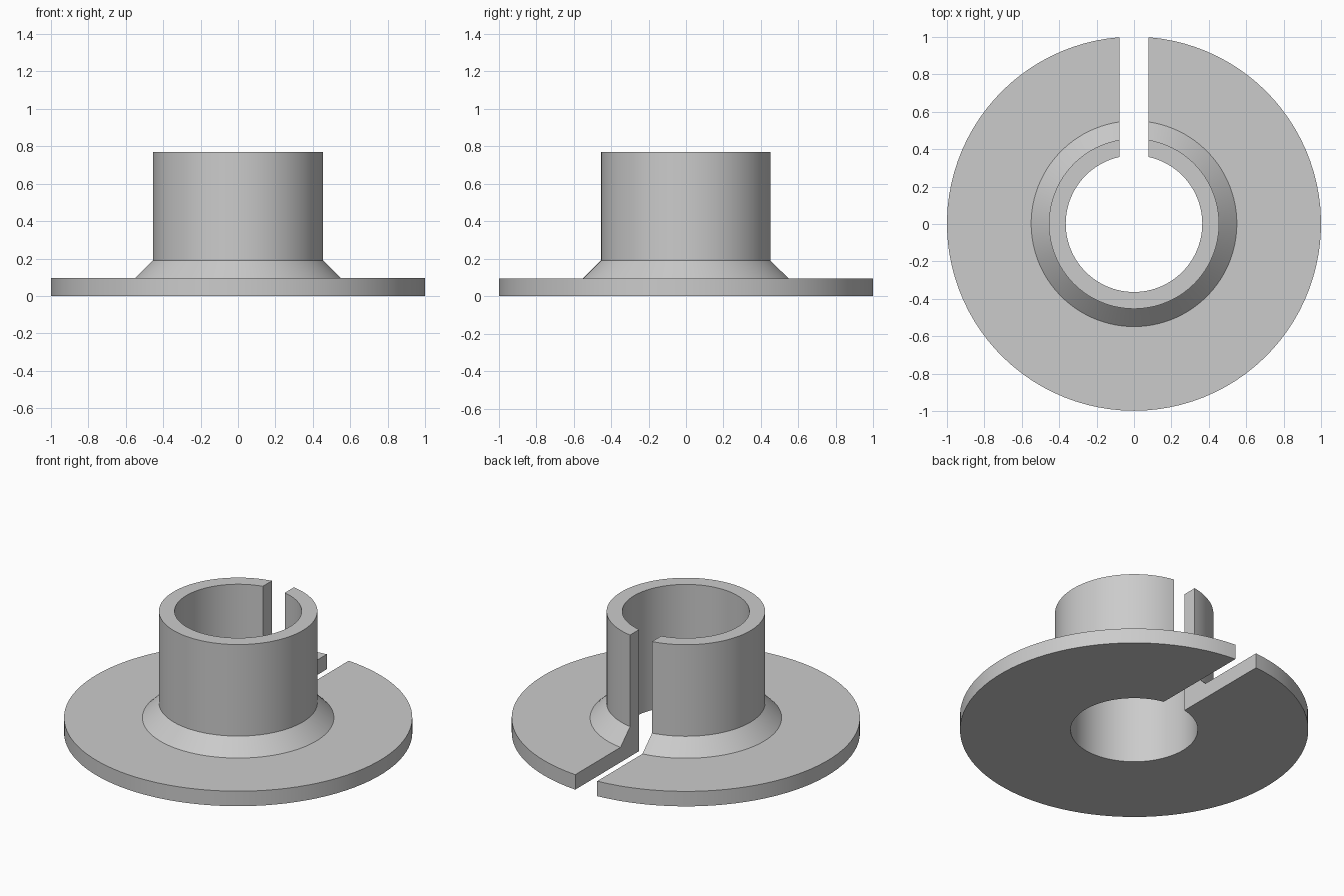
import bpy
import bmesh
import math

cube = bpy.data.objects.get("Cube")
if cube:
    bpy.data.objects.remove(cube, do_unlink=True)

SEGMENTS = 96
HALF_SLOT = 0.077
BORE, TUBE, FILLET, RIM = 0.365, 0.455, 0.55, 1.0
FLANGE_TOP, FILLET_TOP, HEIGHT = 0.095, 0.19, 0.77

# Cross-section as (radius, height)
profile = [(BORE, 0), (RIM, 0), (RIM, FLANGE_TOP), (FILLET, FLANGE_TOP),
           (TUBE, FILLET_TOP), (TUBE, HEIGHT), (BORE, HEIGHT)]

# Recentre in y, as the slot trims the back of the rim
y_shift = (RIM - math.sqrt(RIM ** 2 - HALF_SLOT ** 2)) / 2

# Sweep the section round from one slot wall to the other, keeping the walls parallel
bm = bmesh.new()
columns = []
for i in range(SEGMENTS + 1):
    column = []
    for radius, z in profile:
        start = math.asin(HALF_SLOT / radius)
        angle = start + (math.tau - 2 * start) * i / SEGMENTS
        column.append(bm.verts.new((radius * math.sin(angle),
                                    radius * math.cos(angle) + y_shift, z)))
    columns.append(column)

for a, b in zip(columns, columns[1:]):
    for j in range(len(profile)):
        k = (j + 1) % len(profile)
        bm.faces.new((a[j], a[k], b[k], b[j]))

# Slot walls
bm.faces.new(columns[0])
bm.faces.new(columns[-1])
bmesh.ops.recalc_face_normals(bm, faces=bm.faces)

mesh = bpy.data.meshes.new("slotted_flanged_bushing")
bm.to_mesh(mesh)
bm.free()
bushing = bpy.data.objects.new("slotted_flanged_bushing", mesh)
bpy.context.collection.objects.link(bushing)

# Plain grey material
grey = bpy.data.materials.new("light_grey")
grey.use_nodes = True
colour = (0.6, 0.6, 0.6, 1)
grey.diffuse_color = colour
grey.node_tree.nodes["Principled BSDF"].inputs["Base Color"].default_value = colour
mesh.materials.append(grey)

# Smooth round walls with crisp edges
bpy.ops.object.select_all(action='DESELECT')
bushing.select_set(True)
bpy.context.view_layer.objects.active = bushing
bpy.ops.object.shade_smooth_by_angle(angle=math.radians(30))
